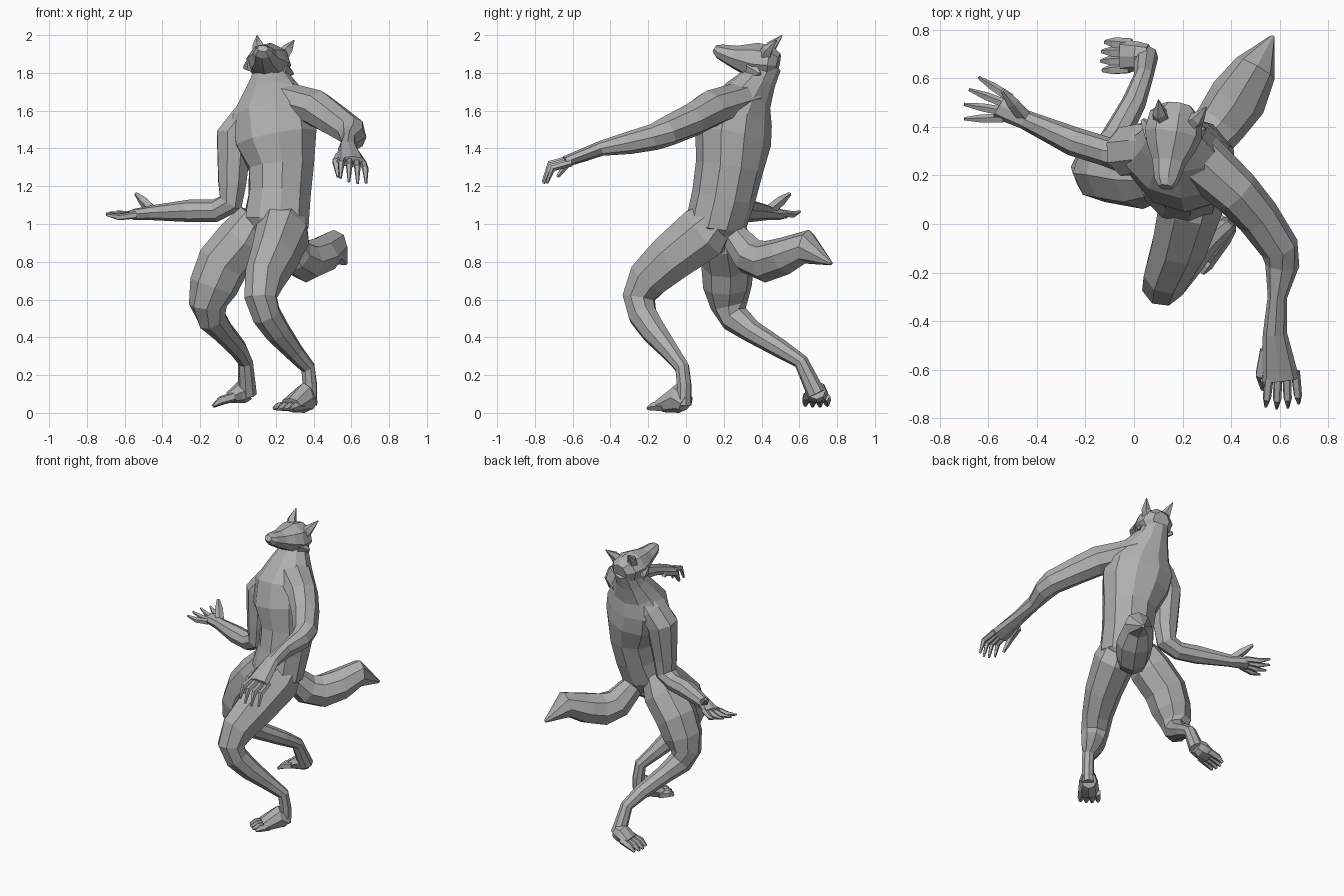
import bpy
import bmesh
from math import cos, sin, tau
from mathutils import Vector

default_cube = bpy.data.objects.get("Cube")
if default_cube:
    bpy.data.objects.remove(default_cube, do_unlink=True)

# One plain grey material
fur_grey = bpy.data.materials.new("fur_grey")
fur_grey.use_nodes = True
grey = (.43, .43, .43, 1)
fur_grey.diffuse_color = grey
fur_grey.node_tree.nodes["Principled BSDF"].inputs["Base Color"].default_value = grey


def loft(name, rings, side_start, side_end=None, sides=8):
    """Skin elliptical rings (x, y, z, half width, half depth) along a path.
    The width lies along the side direction, which may twist along the path.
    A ring without a depth is round."""
    centres = [Vector(ring[:3]) for ring in rings]
    side_start = Vector(side_start).normalized()
    side_end = Vector(side_end).normalized() if side_end else side_start
    last = len(rings) - 1
    bm = bmesh.new()
    loops = []
    for index, ring in enumerate(rings):
        before = centres[max(index - 1, 0)]
        after = centres[min(index + 1, last)]
        tangent = (after - before).normalized()
        side = side_start.lerp(side_end, index / last)
        side = (side - tangent * side.dot(tangent)).normalized()
        depth = tangent.cross(side)
        half_width, half_depth = ring[3], ring[-1]
        loop = []
        for step in range(sides):
            angle = tau * step / sides
            offset = side * cos(angle) * half_width + depth * sin(angle) * half_depth
            loop.append(bm.verts.new(centres[index] + offset))
        loops.append(loop)
    for lower, upper in zip(loops, loops[1:]):
        for step in range(sides):
            following = (step + 1) % sides
            bm.faces.new((lower[step], lower[following], upper[following], upper[step]))
    bm.faces.new(loops[0][::-1])
    bm.faces.new(loops[-1])
    bmesh.ops.recalc_face_normals(bm, faces=bm.faces)
    mesh = bpy.data.meshes.new(name)
    bm.to_mesh(mesh)
    bm.free()
    mesh.materials.append(fur_grey)
    part = bpy.data.objects.new(name, mesh)
    bpy.context.collection.objects.link(part)
    return part


def digit(name, points, radius, side):
    """A finger or toe tapering through a root, a knuckle and a tip."""
    scales = (1, .9, .35)
    rings = [(*point, radius * scale) for point, scale in zip(points, scales)]
    loft(name, rings, side, sides=5)


def digit_row(name, root, forward, spread, drop, length, width, fan, radius):
    """Four digits side by side, fanned out and curled towards the drop direction."""
    root, forward, spread, drop = (Vector(v) for v in (root, forward, spread, drop))
    for index in range(4):
        across = index / 3 - .5
        start = root + spread * across * width
        heading = (forward + spread * across * fan).normalized()
        reach = length * (1.1 - abs(across) * .3)
        knuckle = start + heading * reach / 2
        tip = knuckle + (heading + drop).normalized() * reach / 2
        digit(f"{name}_{index + 1}", (start - heading * radius, knuckle, tip), radius, spread)


# Torso, twisting from the hips to the shoulders and ending in the neck
loft("torso", [
    (.18, .16, .9, .1),
    (.2, .16, 1, .18, .16),
    (.22, .2, 1.15, .17),
    (.23, .23, 1.3, .18),
    (.2, .25, 1.45, .23, .2),
    (.18, .28, 1.58, .23, .18),
    (.18, .33, 1.68, .17, .13),
    (.17, .39, 1.77, .11, .09),
    (.17, .43, 1.85, .08),
], (1, -.2, 0), (1, -.45, 0), sides=10)

# Left arm reaching forward
loft("left_arm", [
    (.22, .31, 1.67, .09, .12),
    (.42, .13, 1.61, .1),
    (.51, .03, 1.55, .09),
    (.6, -.1, 1.49, .08),
    (.61, -.17, 1.46, .07),
    (.59, -.3, 1.43, .06, .04),
    (.58, -.45, 1.4, .04, .05),
    (.6, -.64, 1.33, .03, .08),
], (0, 0, 1))
digit_row("left_finger", root=(.61, -.63, 1.33), forward=(0, -.95, -.25),
          spread=(1, .1, -.2), drop=(0, .2, -1.7),
          length=.18, width=.11, fan=.2, radius=.02)
digit("left_thumb", [(.54, -.52, 1.36), (.52, -.62, 1.33), (.53, -.68, 1.25)],
      radius=.026, side=(1, 0, 0))

# Right arm hanging down, with the forearm held out to the side
loft("right_arm", [
    (.1, .32, 1.64, .1, .07),
    (.04, .32, 1.56, .11, .08),
    (-.02, .3, 1.47, .11, .1),
    (-.03, .28, 1.22, .08),
    (-.04, .28, 1.11, .07),
    (-.12, .3, 1.07, .06),
    (-.25, .34, 1.07, .06),
    (-.45, .43, 1.06, .04),
    (-.55, .49, 1.05, .06, .03),
], (.35, .93, 0))
digit_row("right_finger", root=(-.54, .48, 1.05), forward=(-.95, .27, -.1),
          spread=(.35, .93, .1), drop=(0, 0, .3),
          length=.15, width=.1, fan=.6, radius=.02)
digit("right_thumb", [(-.45, .44, 1.07), (-.5, .5, 1.12), (-.54, .55, 1.16)],
      radius=.03, side=(1, 0, 0))

# Left leg stepping forward
loft("left_leg", [
    (.27, .19, 1.05, .1),
    (.24, .1, .96, .14, .16),
    (.19, -.08, .82, .12, .14),
    (.14, -.2, .71, .1, .12),
    (.12, -.25, .61, .09),
    (.15, -.23, .52, .08),
    (.21, -.17, .43, .07),
    (.3, -.08, .32, .05),
    (.37, -.02, .24, .04),
    (.38, -.01, .15, .04),
    (.38, -.01, .04, .04),
], (.9, -.5, .2))
loft("left_foot", [
    (.38, 0, .05, .05),
    (.35, -.04, .08, .06, .08),
    (.28, -.12, .04, .07, .04),
], (.8, -.6, 0))
digit_row("left_toe", root=(.28, -.11, .034), forward=(-.6, -.8, 0),
          spread=(.8, -.6, 0), drop=(0, 0, -.3),
          length=.08, width=.1, fan=.2, radius=.026)

# Right leg trailing behind
loft("right_leg", [
    (.1, .19, 1.04, .1),
    (.03, .2, .92, .14),
    (-.08, .22, .79, .14),
    (-.13, .22, .67, .13),
    (-.16, .23, .57, .1),
    (-.14, .26, .5, .08),
    (-.08, .35, .43, .06),
    (0, .5, .34, .05),
    (.04, .61, .27, .04),
    (.05, .69, .1, .05),
], (.6, -.6, -.5))
loft("right_foot", [
    (.06, .69, .12, .05),
    (.02, .69, .11, .06),
    (-.05, .69, .08, .07, .03),
], (0, 1, 0))
digit_row("right_toe", root=(-.04, .69, .08), forward=(-1, 0, -.3),
          spread=(.1, 1, 0), drop=(0, 0, -.4),
          length=.1, width=.1, fan=.2, radius=.026)

# Bushy tail swinging back and to the left
loft("tail", [
    (.2, .22, 1, .05),
    (.25, .27, .92, .08),
    (.3, .34, .83, .1),
    (.36, .42, .8, .11),
    (.43, .52, .83, .12, .1),
    (.5, .64, .88, .09),
    (.57, .77, .79, .01),
], (.8, -.5, 0))

# Head, built in its own turned and tilted frame
head_centre = Vector((.17, .42, 1.86))
head_side = Vector((1, -.15, -.13)).normalized()
head_forward = Vector((-.15, -1, .22)).normalized()
head_up = head_forward.cross(head_side).normalized()


def in_head(side, forward, up, width, depth):
    """A ring placed by its distance sideways, forwards and upwards in the head."""
    point = head_centre + head_side * side + head_forward * forward + head_up * up
    return (*point, width, depth)


skull_and_muzzle = [
    (-.07, 0, .06, .06), (-.03, 0, .11, .09), (.05, -.01, .12, .1),
    (.11, -.01, .1, .08), (.17, -.01, .07, .06), (.25, 0, .05, .04),
    (.28, .01, .03, .02),
]
loft("head", [in_head(0, *ring) for ring in skull_and_muzzle], head_side)

# Ears and cheek tufts on both sides of the head
for label, sign in (("left", 1), ("right", -1)):
    loft(label + "_ear", [
        in_head(sign * .06, 0, .04, .04, .04),
        in_head(sign * .08, -.01, .08, .03, .03),
        in_head(sign * .1, -.05, .14, .003, .003),
    ], head_forward, sides=5)
    loft(label + "_cheek_tuft", [
        in_head(sign * .08, .06, -.04, .05, .04),
        in_head(sign * .13, 0, -.05, .01, .01),
    ], head_up, sides=5)
